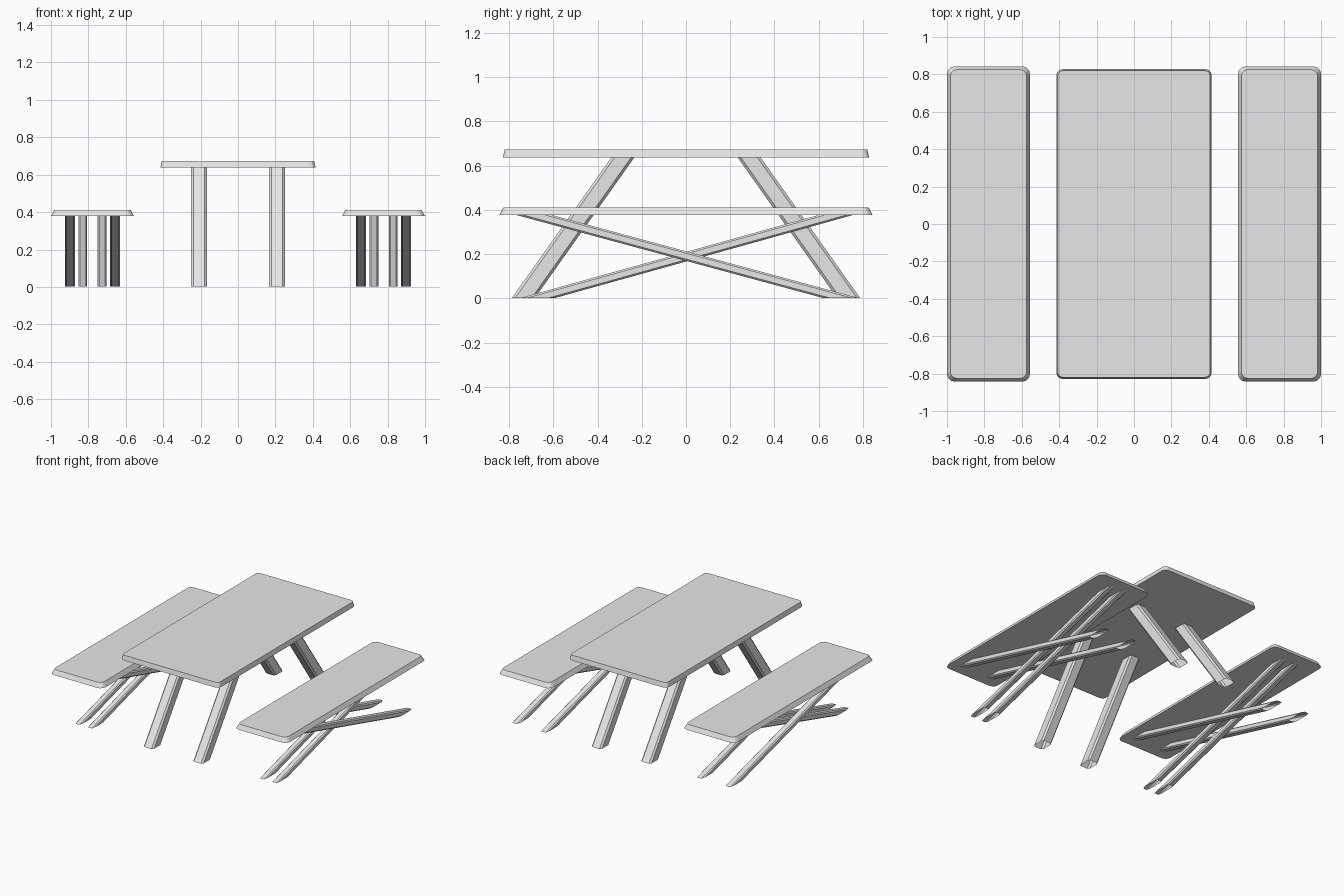
import bpy
import bmesh
import math

default_cube = bpy.data.objects.get("Cube")
if default_cube:
    bpy.data.objects.remove(default_cube, do_unlink=True)

GREY = (0.8, 0.8, 0.8, 1.0)
material = bpy.data.materials.new("light grey")
material.use_nodes = True
material.diffuse_color = GREY
material.node_tree.nodes["Principled BSDF"].inputs["Base Color"].default_value = GREY


def outline(width, depth, rx, ry, steps):
    """Rectangle with cut or rounded corners, counter-clockwise."""
    points = []
    for corner, (sx, sy) in enumerate([(1, 1), (-1, 1), (-1, -1), (1, -1)]):
        for i in range(steps + 1):
            a = math.pi / 2 * (corner + i / steps)
            points.append((sx * (width / 2 - rx) + rx * math.cos(a),
                           sy * (depth / 2 - ry) + ry * math.sin(a)))
    return points


def loft(name, lower, upper, start, end, bottom_cap=True):
    """Join two horizontal outlines placed at start and end."""
    bm = bmesh.new()
    rings = []
    for points, (cx, cy, cz) in ((lower, start), (upper, end)):
        rings.append([bm.verts.new((cx + x, cy + y, cz)) for x, y in points])
    low, high = rings
    for i in range(len(low)):
        j = (i + 1) % len(low)
        bm.faces.new((low[i], low[j], high[j], high[i]))
    bm.faces.new(high)
    if bottom_cap:
        bm.faces.new(low[::-1])
    mesh = bpy.data.meshes.new(name)
    bm.to_mesh(mesh)
    bm.free()
    mesh.materials.append(material)
    obj = bpy.data.objects.new(name, mesh)
    bpy.context.collection.objects.link(obj)


def slab(name, x, width, depth, z0, z1, inset, radius):
    """Board with rounded corners and sides that taper upward."""
    lower = outline(width, depth, radius, radius, 3)
    upper = outline(width - 2 * inset, depth - 2 * inset,
                    radius - inset / 3, radius - inset / 3, 3)
    loft(name, lower, upper, (x, 0, z0), (x, 0, z1))


def leg(name, x, y0, y1, height, width, thickness, chamfer):
    """Slanted hollow beam with chamfered edges, cut level at both ends."""
    stretch = math.hypot(y1 - y0, height) / height
    section = outline(width, thickness * stretch, chamfer, chamfer * stretch, 1)
    loft(name, section, section, (x, y0, 0.002), (x, y1, height), bottom_cap=False)


# Table
slab("table_top", 0, 0.83, 1.655, 0.638, 0.674, 0.008, 0.03)
for side, sx in (("left", 1), ("right", -1)):
    for end, sy in (("front", -1), ("back", 1)):
        leg(f"table_leg_{end}_{side}", sx * 0.209, sy * 0.735, sy * 0.285,
            0.638, 0.084, 0.085, 0.012)

# Benches with crossed legs: an inner pair and an outer pair
for side, sx in (("left", 1), ("right", -1)):
    centre = sx * 0.778
    slab(f"bench_seat_{side}", centre, 0.444, 1.686, 0.378, 0.412, 0.018, 0.04)
    for n, dx in enumerate((-1, 1), 1):
        leg(f"bench_inner_leg_{side}_{n}", centre + dx * 0.052, -0.67, 0.68,
            0.378, 0.048, 0.042, 0.008)
        leg(f"bench_outer_leg_{side}_{n}", centre + dx * 0.121, 0.70, -0.69,
            0.378, 0.053, 0.042, 0.008)
